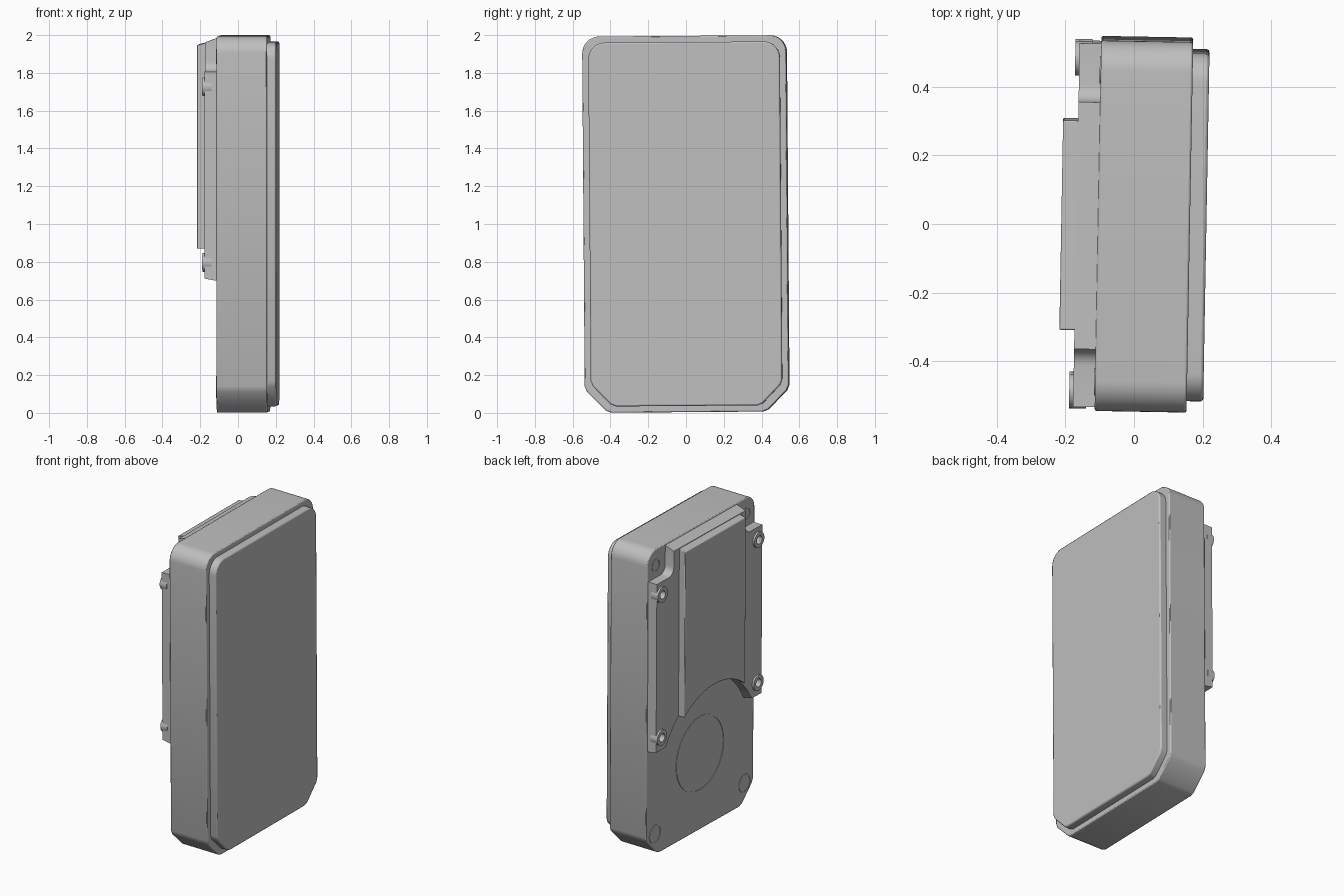
import bpy, bmesh, math
from mathutils import Matrix

cube = bpy.data.objects.get("Cube")
if cube:
    bpy.data.objects.remove(cube, do_unlink=True)

grey = bpy.data.materials.new("mid_grey")
grey.use_nodes = True
grey.diffuse_color = (0.52, 0.52, 0.52, 1)
grey.node_tree.nodes["Principled BSDF"].inputs["Base Color"].default_value = grey.diffuse_color

# The whole casing leans very slightly
TILT = (Matrix.Translation((0, 0, 1)) @ Matrix.Rotation(-0.018, 4, 'Z')
        @ Matrix.Rotation(0.0075, 4, 'X') @ Matrix.Translation((0, 0, -1)))
BACK, PAD, RIDGE = -0.105, -0.168, -0.212
FAN_Z, FAN_R = 0.50, 0.48


def finish(name, bm, bevel=0):
    bmesh.ops.recalc_face_normals(bm, faces=bm.faces)
    bm.transform(TILT)
    mesh = bpy.data.meshes.new(name)
    bm.to_mesh(mesh)
    bm.free()
    ob = bpy.data.objects.new(name, mesh)
    bpy.context.collection.objects.link(ob)
    mesh.materials.append(grey)
    if bevel:
        mod = ob.modifiers.new("edge", 'BEVEL')
        mod.width, mod.segments = bevel, 2
        mod.limit_method, mod.angle_limit = 'ANGLE', math.radians(50)
    smooth(ob)
    return ob


def smooth(ob):
    bpy.ops.object.select_all(action='DESELECT')
    ob.select_set(True)
    bpy.context.view_layer.objects.active = ob
    bpy.ops.object.shade_smooth_by_angle(angle=math.radians(30))


def arc(cy, cz, r, a0, a1, n=10):
    angles = [math.radians(a0 + (a1 - a0) * i / n) for i in range(n + 1)]
    return [(cy + r * math.cos(a), cz + r * math.sin(a)) for a in angles]


def mirrored(half):
    return half + [(-y, z) for y, z in reversed(half) if y > 1e-4]


def extrude(name, pts, x0, x1, bevel=0, top_slope=0, low_slope=0):
    """Extrude a (y, z) outline along x; slopes lean the ends of the outer face."""
    bm = bmesh.new()
    top, low = max(p[1] for p in pts), min(p[1] for p in pts)
    base = [bm.verts.new((x0, y, z)) for y, z in pts]
    outer = []
    for y, z in pts:
        dz = -top_slope if z > top - 0.01 else low_slope if z < low + 0.01 else 0
        outer.append(bm.verts.new((x1, y, z + dz)))
    bm.faces.new(base)
    bm.faces.new(outer)
    for i in range(len(pts)):
        j = (i + 1) % len(pts)
        bm.faces.new((base[i], base[j], outer[j], outer[i]))
    return finish(name, bm, bevel)


def ring(name, y, z, r_in, r_out, x0, x1):
    bm = bmesh.new()
    corners = [(x0, r_in), (x1, r_in), (x1, r_out), (x0, r_out)]
    verts = [bm.verts.new((x, y + r, z)) for x, r in corners]
    edges = [bm.edges.new((verts[i], verts[i - 1])) for i in range(4)]
    bmesh.ops.spin(bm, geom=verts + edges, cent=(0, y, z), axis=(1, 0, 0),
                   angle=math.tau, steps=32, use_duplicate=False)
    bmesh.ops.remove_doubles(bm, verts=bm.verts, dist=1e-5)
    return finish(name, bm)


def casing(inset):
    half = [(0.40, 0.004), (0.43, 0.016), (0.528, 0.115), (0.54, 0.145)]
    half += arc(0.45, 1.906, 0.09, 0, 90)
    sy, sz = 1 - inset / 0.54, 1 - inset / 0.996
    return mirrored([(y * sy, 1 + (z - 1) * sz) for y, z in half])


# Main body and the stepped front lid
extrude("casing_body", casing(0), BACK, 0.163, 0.006)
extrude("front_lid", casing(0.033), 0.15, 0.211, 0.008)

# Raised back pad with an arch over the fan and notched top corners
side = math.degrees(math.asin((0.70 - FAN_Z) / FAN_R))
pad_half = arc(0, FAN_Z, FAN_R, 90, side, 16)
pad_half += [(0.53, 0.70), (0.53, 1.81)]
pad_half += arc(0.41, 1.86, 0.05, 270, 180, 6) + [(0.36, 1.994)]
pad = extrude("back_pad", mirrored(pad_half), BACK + 0.02, PAD, 0, 0.03, 0.015)

# Central ridge on the pad
edge = math.degrees(math.acos(0.305 / FAN_R))
ridge_half = arc(0, FAN_Z, FAN_R, 90, edge, 12) + [(0.305, 1.965)]
extrude("central_ridge", mirrored(ridge_half), PAD + 0.02, RIDGE, 0.004, 0.015)

# Screw holes and collars at the four pad corners
for s, side_name in ((1, "back"), (-1, "front")):
    for z, level in ((1.73, "upper"), (0.80, "lower")):
        hole = extrude("hole_cutter", arc(s * 0.485, z, 0.026, 0, 345, 23), -0.125, -0.3)
        hole.hide_render = True
        mod = pad.modifiers.new("hole", 'BOOLEAN')
        mod.operation, mod.object, mod.solver = 'DIFFERENCE', hole, 'EXACT'
        bpy.context.view_layer.objects.active = pad
        bpy.ops.object.modifier_apply(modifier=mod.name)
        bpy.data.objects.remove(hole, do_unlink=True)
        ring(f"{level}_{side_name}_screw_collar", s * 0.485, z, 0.026, 0.05, -0.13, -0.18)
    # Shallow marks in the lower corners and the top notches
    ring(f"lower_{side_name}_corner_mark", s * 0.45, 0.14, 0.052, 0.058, BACK + 0.01, BACK - 0.003)
    ring(f"notch_{side_name}_mark", s * 0.455, 1.89, 0.034, 0.04, BACK + 0.01, BACK - 0.003)
smooth(pad)

# Fan outline on the lower back
ring("fan_outline", 0, FAN_Z, 0.235, 0.242, BACK + 0.01, BACK - 0.003)
